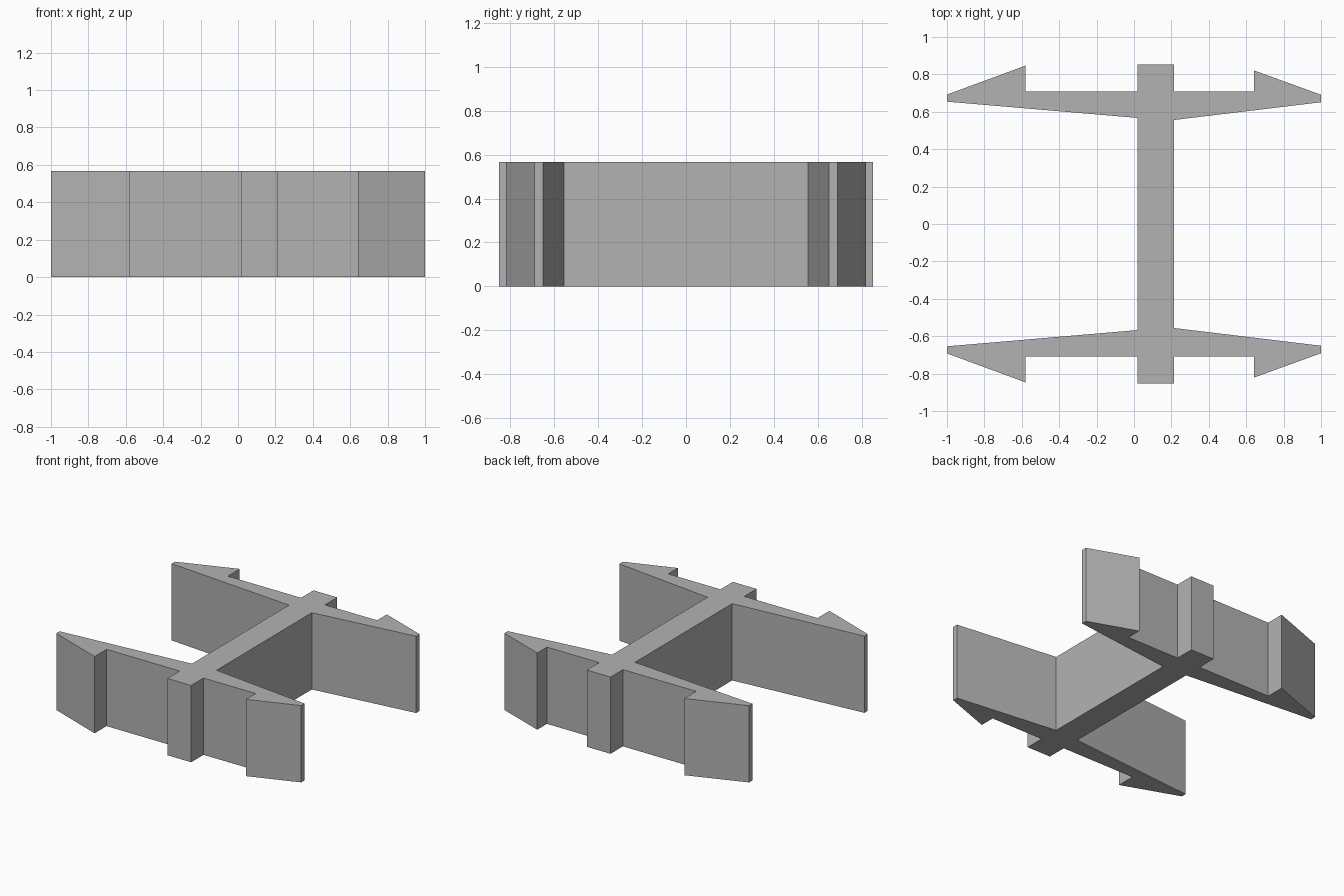
import bpy
import bmesh

HEIGHT = 0.567

# Remove the default cube only
cube = bpy.data.objects.get("Cube")
if cube:
    bpy.data.objects.remove(cube, do_unlink=True)

# Single plain grey
grey = bpy.data.materials.new("plain_grey")
grey.use_nodes = True
colour = (0.45, 0.45, 0.45, 1.0)
grey.diffuse_color = colour
grey.node_tree.nodes["Principled BSDF"].inputs["Base Color"].default_value = colour

# Back half of the outline, from the right web corner round to the left one:
# tapered arm, blunt tip, barb, central stub, then the other arm
half = [
    (0.214, 0.556), (1.0, 0.651), (1.0, 0.691), (0.641, 0.821),
    (0.641, 0.708), (0.214, 0.708), (0.214, 0.852), (0.02, 0.852),
    (0.02, 0.708), (-0.579, 0.708), (-0.579, 0.847), (-1.0, 0.692),
    (-1.0, 0.654), (0.02, 0.567),
]
outline = half + [(x, -y) for x, y in reversed(half)]

# Extrude the closed outline upwards
bm = bmesh.new()
base = bm.faces.new([bm.verts.new((x, y, 0)) for x, y in outline])
top = bmesh.ops.extrude_face_region(bm, geom=[base], use_keep_orig=True)
bmesh.ops.translate(
    bm, vec=(0, 0, HEIGHT),
    verts=[v for v in top["geom"] if isinstance(v, bmesh.types.BMVert)])
bmesh.ops.recalc_face_normals(bm, faces=bm.faces)

mesh = bpy.data.meshes.new("double_arm_clip")
bm.to_mesh(mesh)
bm.free()
mesh.materials.append(grey)
clip = bpy.data.objects.new("double_arm_clip", mesh)
bpy.context.collection.objects.link(clip)
